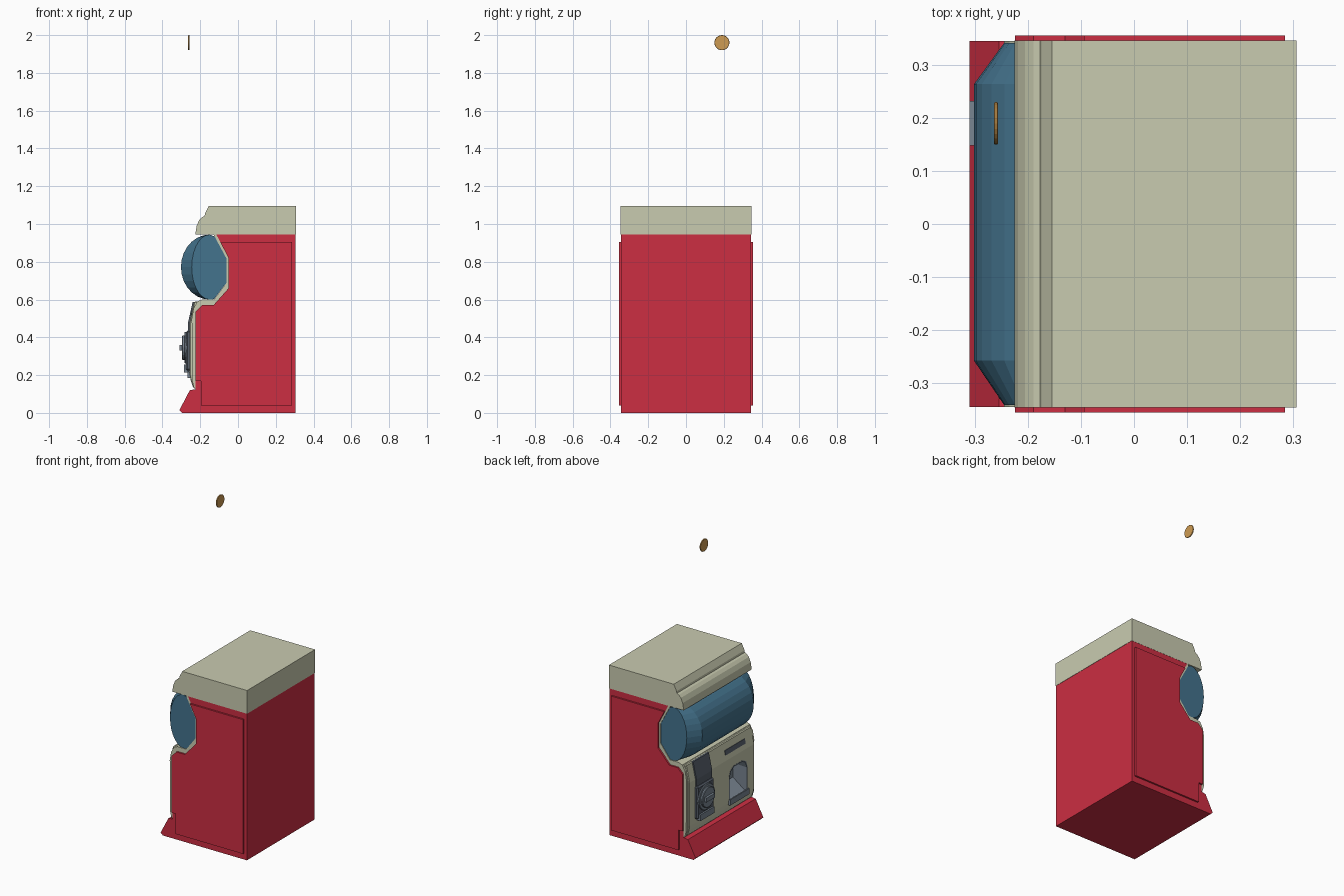
import bpy, bmesh, math

if "Cube" in bpy.data.objects:
    bpy.data.objects.remove(bpy.data.objects["Cube"])


def material(name, rgb):
    def lin(c):
        c /= 255
        return c / 12.92 if c <= 0.04045 else ((c + 0.055) / 1.055) ** 2.4
    m = bpy.data.materials.new(name)
    m.diffuse_color = (*[lin(c) for c in rgb], 1)
    m.use_nodes = True
    m.node_tree.nodes["Principled BSDF"].inputs["Base Color"].default_value = m.diffuse_color
    return m


RED = material("red", (204, 46, 66))
CREAM = material("cream", (201, 203, 176))
BLUE = material("globe blue", (68, 115, 141))
GREY = material("blue grey", (121, 133, 145))
DARK = material("dark slate", (86, 94, 106))
GOLD = material("gold", (206, 155, 82))


def finish(name, bm, mat):
    bmesh.ops.recalc_face_normals(bm, faces=bm.faces)
    me = bpy.data.meshes.new(name)
    bm.to_mesh(me)
    bm.free()
    me.materials.append(mat)
    ob = bpy.data.objects.new(name, me)
    bpy.context.collection.objects.link(ob)
    return ob


def loft(name, rings, mat, cap_start=True):
    """Skin a list of equal-length vertex rings."""
    bm = bmesh.new()
    vs = [[bm.verts.new(p) for p in r] for r in rings]
    n = len(vs[0])
    for a, b in zip(vs, vs[1:]):
        for i in range(n):
            j = (i + 1) % n
            bm.faces.new((a[i], a[j], b[j], b[i]))
    if cap_start:
        bm.faces.new(vs[0][::-1])
    bm.faces.new(vs[-1])
    return finish(name, bm, mat)


def side_prism(name, pts, y0, y1, mat):
    """Extrude an (x, z) profile along y."""
    return loft(name, [[(x, y, z) for x, z in pts] for y in (y0, y1)], mat)


def front_prism(name, pts, x0, x1, mat, cap_start=True):
    """Extrude a (y, z) profile along x."""
    return loft(name, [[(x, y, z) for y, z in pts] for x in (x0, x1)], mat, cap_start)


def circle(cy, cz, r, n):
    return [(cy + r * math.cos(math.tau * i / n), cz + r * math.sin(math.tau * i / n))
            for i in range(n)]


def rect(y0, y1, z0, z1):
    return [(y0, z0), (y1, z0), (y1, z1), (y0, z1)]


def bevel(ob, width, segments=1):
    m = ob.modifiers.new("bevel", 'BEVEL')
    m.width, m.segments, m.limit_method = width, segments, 'ANGLE'


W = 0.345

# cabinet with the hollow for the globe and the sloped foot
hollow = [(-0.115, 0.945), (-0.05, 0.82), (-0.05, 0.66), (-0.13, 0.57),
          (-0.19, 0.57), (-0.225, 0.535)]
cabinet = side_prism("cabinet", [(0.305, 0), (0.305, 0.945)] + hollow +
                     [(-0.225, 0.125), (-0.255, 0.12), (-0.31, 0.015), (-0.295, 0)],
                     -W, W, RED)

# raised side panels
panel = [(0.285, 0.04), (0.285, 0.905), (-0.094, 0.905)] + hollow[1:] + \
        [(-0.225, 0.17), (-0.195, 0.17), (-0.195, 0.04)]
for label, s in (("left", 1), ("right", -1)):
    side_prism(label + "_side_panel", panel, s * (W - 0.005), s * (W + 0.011), RED)

# top cap with stepped, rounded brow
side_prism("top_cap", [(0.307, 0.945), (0.307, 1.095), (-0.155, 1.095), (-0.175, 1.055),
                       (-0.177, 1.042), (-0.19, 1.036), (-0.206, 1.02), (-0.219, 0.99),
                       (-0.226, 0.945)], -W - 0.001, W + 0.001, CREAM)

# cream lining that wraps the hollow and runs down the front
lining = side_prism("front_lining", hollow + [
    (-0.225, 0.13), (-0.232, 0.13), (-0.243, 0.17), (-0.245, 0.5), (-0.235, 0.555),
    (-0.215, 0.59), (-0.19, 0.6), (-0.127, 0.6), (-0.06, 0.69), (-0.06, 0.815),
    (-0.13, 0.945)], -W, W, CREAM)

# raised front plate
plate = side_prism("front_plate", [(-0.23, 0.13), (-0.238, 0.135), (-0.25, 0.17),
                                   (-0.256, 0.2), (-0.256, 0.48), (-0.232, 0.588),
                                   (-0.215, 0.59)], -0.332, 0.332, CREAM)
bevel(plate, 0.006)

# globe: fat middle with tapered ends


def globe_ring(y, depth):
    arc = [(-0.15 - depth * math.sin(math.pi * i / 14), y,
            0.772 + 0.172 * math.cos(math.pi * i / 14)) for i in range(15)]
    back = [(-0.127, 0.602), (-0.06, 0.69), (-0.06, 0.815), (-0.115, 0.93)]
    return arc + [(x, y, z) for x, z in back]


loft("globe", [globe_ring(-0.342, 0.095), globe_ring(-0.258, 0.152),
               globe_ring(0.264, 0.152), globe_ring(0.342, 0.095)], BLUE)

# prize chute: arched opening, lining, ramp and lip
arch = [(-0.26, 0.19), (-0.07, 0.19), (-0.07, 0.36), (-0.085, 0.4), (-0.12, 0.42),
        (-0.21, 0.42), (-0.245, 0.4), (-0.26, 0.36)]
cutter = front_prism("chute_cutter", arch, -0.35, -0.15, GREY)
cutter.hide_render = True
cutter.hide_viewport = True
for ob in (cabinet, lining, plate):
    m = ob.modifiers.new("chute", 'BOOLEAN')
    m.operation, m.object, m.solver = 'DIFFERENCE', cutter, 'EXACT'
chute = front_prism("chute_lining", arch, -0.257, -0.152, GREY, cap_start=False)
solid = chute.modifiers.new("wall", 'SOLIDIFY')
solid.thickness, solid.offset = 0.008, -1
side_prism("chute_ramp", [(-0.25, 0.195), (-0.25, 0.2), (-0.155, 0.27), (-0.155, 0.195)],
           -0.253, -0.077, GREY)
side_prism("chute_lip", [(-0.268, 0.185), (-0.268, 0.222), (-0.26, 0.222), (-0.25, 0.185)],
           -0.262, -0.068, GREY)

# narrow label strip on the sloped top of the plate
side_prism("label_strip", [(-0.2515, 0.512), (-0.245, 0.541), (-0.24, 0.541), (-0.24, 0.512)],
           -0.25, -0.045, DARK)

# coin mechanism
CY, CZ = 0.19, 0.345
side_prism("coin_guide", [(-0.23, 0.43), (-0.264, 0.43), (-0.264, 0.48), (-0.24, 0.588),
                          (-0.225, 0.588)], CY - 0.08, CY + 0.08, DARK)
box = front_prism("coin_box", rect(CY - 0.085, CY + 0.085, 0.225, 0.435), -0.276, -0.24, DARK)
bevel(box, 0.008)
front_prism("coin_box_foot", rect(CY - 0.07, CY + 0.07, 0.215, 0.255), -0.286, -0.25, GREY)
for name, r, x in (("dial_base", 0.083, -0.284), ("dial", 0.065, -0.296)):
    dial = front_prism(name, circle(CY, CZ, r, 20), x, -0.25, GREY)
    bevel(dial, 0.003)
front_prism("dial_handle", rect(CY - 0.042, CY + 0.042, CZ - 0.014, CZ + 0.014),
            -0.31, -0.29, GREY)

# floating coin
coin = front_prism("coin", circle(CY, 1.96, 0.04, 24), -0.264, -0.257, GOLD)
bevel(coin, 0.0015)
